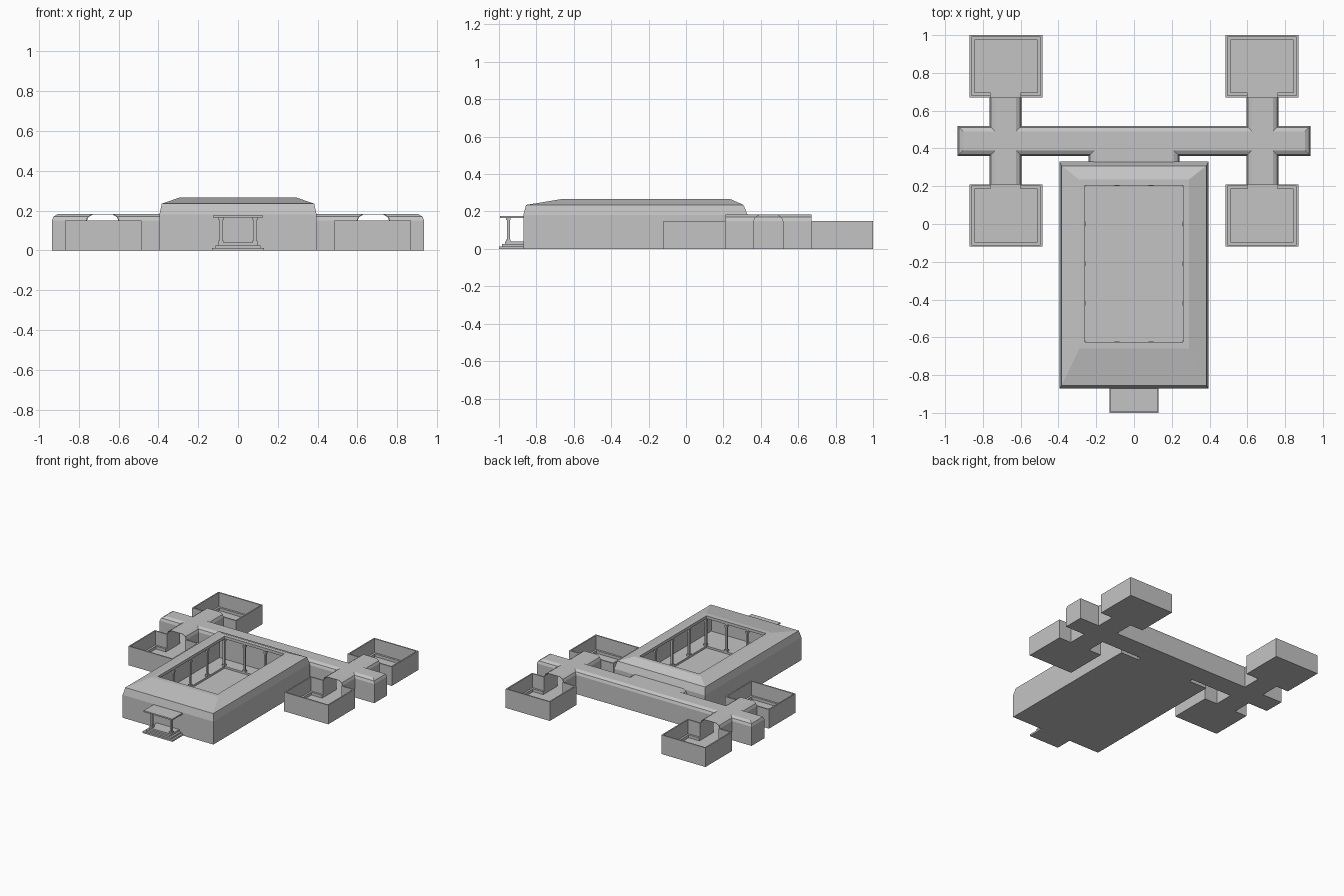
import bpy, bmesh

cube = bpy.data.objects.get("Cube")
if cube:
    bpy.data.objects.remove(cube, do_unlink=True)

grey = bpy.data.materials.new("stone grey")
grey.use_nodes = True
tone = (0.55, 0.55, 0.55, 1)
grey.diffuse_color = tone
grey.node_tree.nodes["Principled BSDF"].inputs["Base Color"].default_value = tone


def loft(name, rings):
    """Closed solid skinned through rectangles (x0, x1, y0, y1, z)."""
    bm = bmesh.new()
    loops = [[bm.verts.new((x, y, z)) for x, y in ((x0, y0), (x1, y0), (x1, y1), (x0, y1))]
             for x0, x1, y0, y1, z in rings]
    for a, b in zip(loops, loops[1:]):
        for i in range(4):
            j = (i + 1) % 4
            bm.faces.new((a[i], a[j], b[j], b[i]))
    bm.faces.new(loops[0][::-1])
    bm.faces.new(loops[-1])
    bmesh.ops.recalc_face_normals(bm, faces=bm.faces)
    mesh = bpy.data.meshes.new(name)
    bm.to_mesh(mesh)
    bm.free()
    mesh.materials.append(grey)
    obj = bpy.data.objects.new(name, mesh)
    bpy.context.scene.collection.objects.link(obj)
    return obj


def inset(rect, dx, dy, z):
    x0, x1, y0, y1 = rect
    return (x0 + dx, x1 - dx, y0 + dy, y1 - dy, z)


def box(name, rect, z0, z1):
    return loft(name, [(*rect, z0), (*rect, z1)])


def vault(name, rect, hip, shrink=0.0, base=0.0):
    """Passage with softened roof edges; hip also bevels the two ends."""
    steps = ((0, 0.15), (0.008, 0.17), (0.03, 0.183))
    drop = shrink * 0.6
    rings = [inset(rect, shrink, shrink * hip, base)]
    for d, z in steps:
        dx, dy = d + shrink, (d + shrink) * hip
        rings.append(inset(rect, dx, dy, z - drop))
    return loft(name, rings)


def combine(target, tool, operation):
    mod = target.modifiers.new(operation.lower(), 'BOOLEAN')
    mod.operation, mod.solver, mod.object = operation, 'EXACT', tool
    bpy.context.view_layer.objects.active = target
    bpy.ops.object.modifier_apply(modifier=mod.name)
    bpy.data.objects.remove(tool, do_unlink=True)


# Main hall: outer wall, sloped roof, court opening, covered walk and sunken court
W, B, F = 0.395, 0.33, -0.87
outer = (-W, W, F, B)
opening = (-0.26, 0.26, -0.625, 0.205)
inner = (-0.375, 0.375, -0.85, 0.305)
loft("main_hall", [
    (*outer, 0), (*outer, 0.18),
    (-0.383, 0.383, -0.855, 0.308, 0.235),
    (-0.29, 0.29, -0.66, 0.235, 0.267),
    (*opening, 0.267), (*opening, 0.245),
    (*inner, 0.22), (*inner, 0.03),
    (*opening, 0.03), (*opening, 0.015)])

# Columns round the court
spots = {(sx * 0.268, -0.63 + 0.21 * i) for sx in (-1, 1) for i in range(5)}
spots |= {(x, y) for x in (-0.09, 0.09) for y in (-0.633, 0.213)}
for x, y in sorted(spots):
    for part, r, z0, z1 in (("shaft", 0.007, 0.03, 0.247), ("base", 0.012, 0.03, 0.045),
                            ("capital", 0.011, 0.222, 0.236)):
        box("court_column_" + part, (x - r, x + r, y - r, y + r), z0, z1)

# Porch: three steps, posts and flat roof
for i in range(3):
    d = 0.016 * i
    box("porch_step", (-0.13 + d, 0.13 - d, -1 + d, F + 0.01), 0, 0.013 * (i + 1))
for side in (-1, 1):
    x = side * 0.085
    box("porch_post", (x - 0.008, x + 0.008, -0.958, -0.942), 0.038, 0.166)
    for z in (0.039, 0.154):
        box("porch_post_block", (x - 0.013, x + 0.013, -0.963, -0.937), z, z + 0.012)
box("porch_roof", (-0.125, 0.125, -0.995, F + 0.01), 0.165, 0.176)

# Passages: long gallery, two cross passages and the link to the hall, hollowed out
gallery = (-0.935, 0.935, 0.36, 0.52)
link = (-0.24, 0.24, 0.32, 0.42)
crosses = [(s * 0.68 - 0.085, s * 0.68 + 0.085, 0.21, 0.67) for s in (-1, 1)]
passages = vault("passages", gallery, 1)
for rect in crosses + [link]:
    combine(passages, vault("wing", rect, 0), 'UNION')
combine(passages, vault("hollow", gallery, 1, 0.005, 0.015), 'DIFFERENCE')


def cross_hollow(rect):
    x0, x1, y0, y1 = rect
    return vault("hollow", (x0, x1, y0 - 0.026, y1 + 0.026), 0, 0.005, 0.015)


for rect in crosses:
    combine(passages, cross_hollow(rect), 'DIFFERENCE')

# Four open-topped corner courts with a low kerb and a doorway to their passage
for side, cross in zip((-1, 1), crosses):
    x0, x1 = sorted((side * 0.485, side * 0.87))
    for label, y0, y1 in (("front", -0.12, 0.21), ("back", 0.67, 1.0)):
        rect = (x0, x1, y0, y1)
        rings = [inset(rect, d, d, z) for d, z in
                 ((0, 0), (0, 0.15), (0.01, 0.15), (0.01, 0.04), (0.025, 0.04), (0.025, 0.018))]
        court = loft(label + "_corner_court", rings)
        combine(court, cross_hollow(cross), 'DIFFERENCE')
